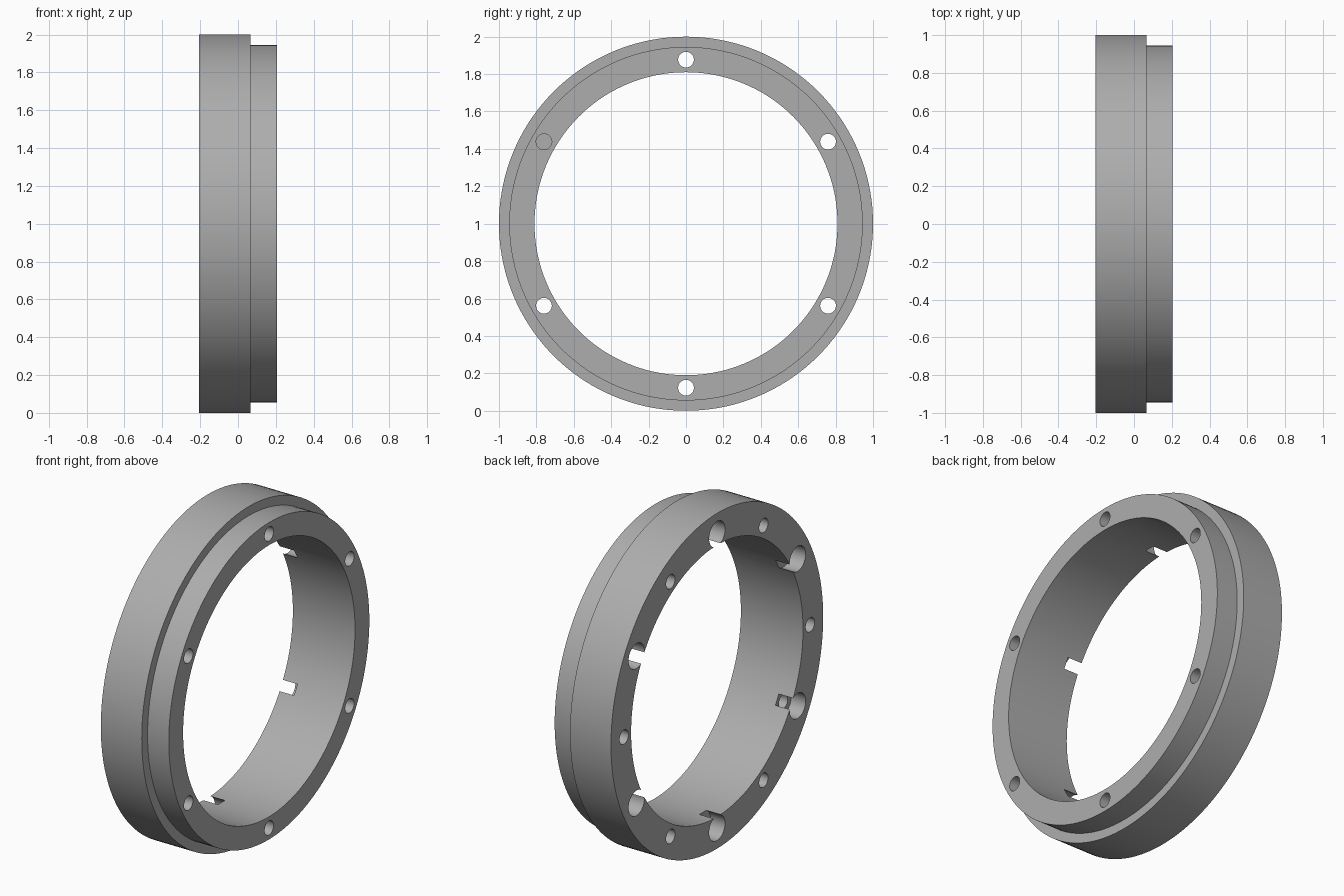
import bpy, bmesh
from math import cos, sin, pi, radians
from mathutils import Matrix

cube = bpy.data.objects.get("Cube")
if cube:
    bpy.data.objects.remove(cube, do_unlink=True)

BACK, STEP, FRONT = -0.205, 0.065, 0.205   # positions along the ring axis (x)
BOLT_CIRCLE = 0.877
HOLE_R = 0.042
SEGMENTS = 144

grey = bpy.data.materials.new("metal grey")
grey.use_nodes = True
colour = (0.42, 0.42, 0.42, 1)
grey.diffuse_color = colour
grey.node_tree.nodes["Principled BSDF"].inputs["Base Color"].default_value = colour


def make_object(name, bm):
    bmesh.ops.recalc_face_normals(bm, faces=bm.faces[:])
    mesh = bpy.data.meshes.new(name)
    bm.to_mesh(mesh)
    bm.free()
    mesh.materials.append(grey)
    obj = bpy.data.objects.new(name, mesh)
    bpy.context.collection.objects.link(obj)
    return obj


def lathe(name, profile):
    """Revolve a closed (x, radius) profile around the x axis."""
    bm = bmesh.new()
    loops = []
    for i in range(SEGMENTS):
        a = 2 * pi * i / SEGMENTS
        loops.append([bm.verts.new((x, r * cos(a), 1 + r * sin(a))) for x, r in profile])
    n = len(profile)
    for i in range(SEGMENTS):
        p, q = loops[i], loops[(i + 1) % SEGMENTS]
        for j in range(n):
            k = (j + 1) % n
            bm.faces.new((p[j], p[k], q[k], q[j]))
    return make_object(name, bm)


def hole_pattern(name, radius, x0, x1, start):
    """Six cylinders along x, evenly spaced on the bolt circle."""
    bm = bmesh.new()
    for i in range(6):
        a = radians(start + 60 * i)
        place = Matrix.Translation(((x0 + x1) / 2, BOLT_CIRCLE * cos(a), 1 + BOLT_CIRCLE * sin(a)))
        bmesh.ops.create_cone(bm, cap_ends=True, segments=48, radius1=radius, radius2=radius,
                              depth=x1 - x0, matrix=place @ Matrix.Rotation(pi / 2, 4, 'Y'))
    obj = make_object(name, bm)
    obj.hide_render = True
    return obj


# Stepped ring body
ring = lathe("stepped_ring", [(BACK, 0.81), (BACK, 1.0), (STEP, 1.0),
                              (STEP, 0.945), (FRONT, 0.945), (FRONT, 0.81)])

# Through bolt holes, their counterbores opening into the bore, and blind holes between
cutters = [
    hole_pattern("bolt_hole_cutter", HOLE_R, BACK - 0.1, FRONT + 0.1, 30 + 60),
    hole_pattern("counterbore_cutter", 0.075, BACK - 0.1, BACK + 0.095, 30 + 60),
    hole_pattern("blind_hole_cutter", HOLE_R, BACK - 0.1, BACK + 0.2, 0),
]

bpy.ops.object.select_all(action='DESELECT')
bpy.context.view_layer.objects.active = ring
ring.select_set(True)
for cutter in cutters:
    mod = ring.modifiers.new(cutter.name, 'BOOLEAN')
    mod.operation = 'DIFFERENCE'
    mod.solver = 'EXACT'
    mod.object = cutter
    bpy.ops.object.modifier_apply(modifier=mod.name)
    bpy.data.objects.remove(cutter, do_unlink=True)

bpy.ops.object.shade_smooth_by_angle(angle=radians(30))
